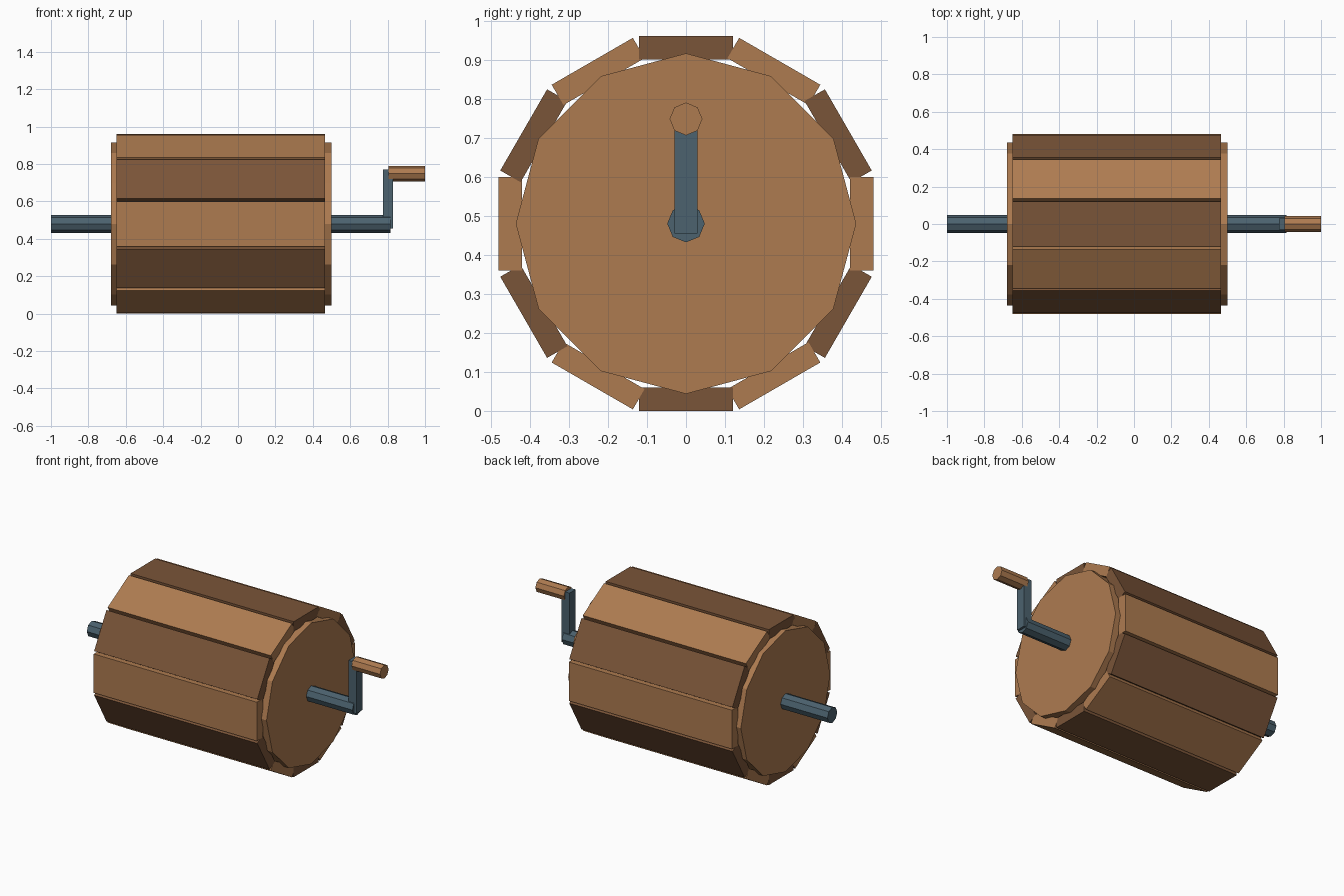
import bpy
from math import pi, sin, cos
from mathutils import Matrix

if "Cube" in bpy.data.objects:
    bpy.data.objects.remove(bpy.data.objects["Cube"], do_unlink=True)


def material(name, rgb):
    linear = [(c / 255) ** 2.2 for c in rgb] + [1]
    m = bpy.data.materials.new(name)
    m.use_nodes = True
    m.diffuse_color = linear
    bsdf = next(n for n in m.node_tree.nodes if n.type == "BSDF_PRINCIPLED")
    bsdf.inputs["Base Color"].default_value = linear
    return m


light_wood = material("light wood", (172, 122, 81))
dark_wood = material("dark wood", (121, 85, 59))
steel = material("blue grey steel", (77, 98, 110))

AXIS_Z = 0.48


def finish(name, mat):
    obj = bpy.context.object
    obj.name = obj.data.name = name
    obj.data.materials.append(mat)
    return obj


def rod(name, x0, x1, z, radius, sides, mat):
    """Flat-sided cylinder along x with a corner pointing up."""
    bpy.ops.mesh.primitive_cylinder_add(vertices=sides, radius=radius, depth=x1 - x0)
    obj = finish(name, mat)
    obj.data.transform(Matrix.Rotation(pi / 2, 4, "Y"))
    obj.location = ((x0 + x1) / 2, 0, z)
    return obj


def box(name, size, location, mat, turn=0):
    bpy.ops.mesh.primitive_cube_add(size=1)
    obj = finish(name, mat)
    obj.data.transform(Matrix.Diagonal((*size, 1)))
    obj.location = location
    obj.rotation_euler.x = turn
    return obj


# Drum core, its ends standing just proud of the slats
rod("drum_core", -0.68, 0.5, AXIS_Z, 0.436, 12, light_wood)

# Ring of slats in alternating wood
for i in range(12):
    a = i * pi / 6
    box(f"slat_{i + 1}", (1.115, 0.06, 0.24),
        (-0.0925, 0.45 * cos(a), AXIS_Z + 0.45 * sin(a)),
        dark_wood if i % 2 else light_wood, a)

# Axle, crank arm and hand grip
rod("axle", -1, 0.815, AXIS_Z, 0.048, 8, steel)
box("crank_arm", (0.055, 0.06, 0.315), (0.8025, 0, 0.6125), steel)
rod("crank_grip", 0.805, 1, 0.748, 0.042, 8, light_wood)
